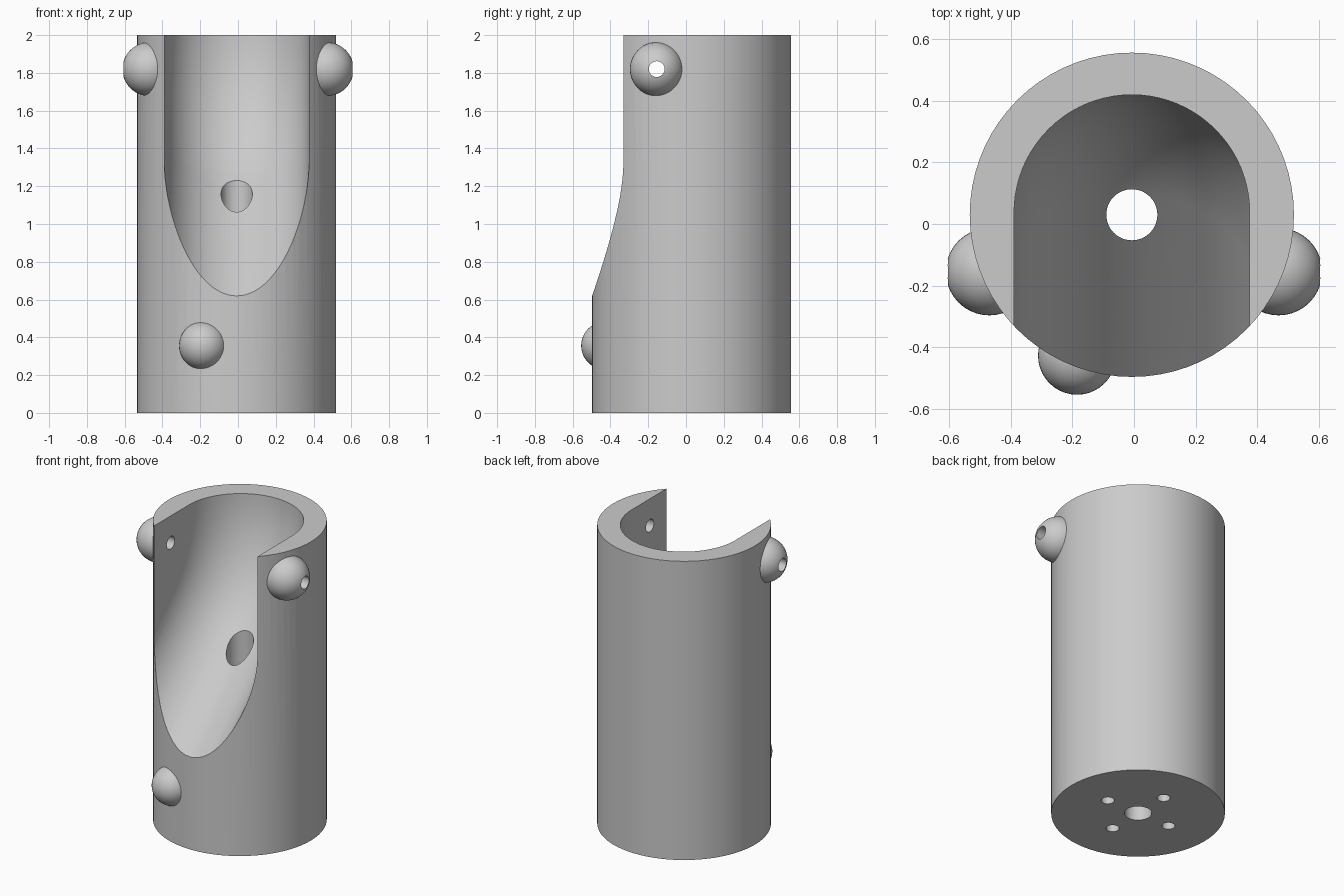
import bpy
import bmesh
from math import pi, sin, cos, radians
from mathutils import Vector, Matrix

old = bpy.data.objects.get("Cube")
if old:
    bpy.data.objects.remove(old, do_unlink=True)

AXIS_X, AXIS_Y = -0.007, 0.03
OUTER_R, BORE_R = 0.527, 0.383
HEIGHT = 2.0

grey = bpy.data.materials.new("light grey")
grey.use_nodes = True
grey.diffuse_color = (0.6, 0.6, 0.6, 1)
grey.node_tree.nodes["Principled BSDF"].inputs["Base Color"].default_value = (0.6, 0.6, 0.6, 1)


def add_object(name, bm):
    bmesh.ops.recalc_face_normals(bm, faces=bm.faces)
    mesh = bpy.data.meshes.new(name)
    bm.to_mesh(mesh)
    bm.free()
    mesh.materials.append(grey)
    obj = bpy.data.objects.new(name, mesh)
    bpy.context.scene.collection.objects.link(obj)
    return obj


def cylinder(name, center, radius, length, direction="Z", segments=48):
    bm = bmesh.new()
    turn = Matrix.Rotation(pi / 2, 4, "Y") if direction == "X" else Matrix.Identity(4)
    bmesh.ops.create_cone(bm, cap_ends=True, segments=segments, radius1=radius,
                          radius2=radius, depth=length,
                          matrix=Matrix.Translation(center) @ turn)
    return add_object(name, bm)


def sphere(name, center, radius):
    bm = bmesh.new()
    bmesh.ops.create_uvsphere(bm, u_segments=40, v_segments=24, radius=radius,
                              matrix=Matrix.Translation(center))
    return add_object(name, bm)


def chute_cutter():
    """U-shaped section swept down the bore, around a bend and out the front."""
    bend_r, steps = 1.12, 20
    pivot = Vector((0, AXIS_Y + 0.007 + BORE_R - bend_r, HEIGHT))
    # Floor line and its outward direction at each station
    stations = [(pivot + Vector((0, bend_r, 0.2)), Vector((0, 1, 0)))]
    for i in range(steps + 1):
        a = radians(45) * i / steps
        out = Vector((0, cos(a), -sin(a)))
        stations.append((pivot + out * bend_r, out))
    last, out = stations[-1]
    stations.append((last + Vector((0, -0.9, -0.9)), out))
    # Round bottom with straight, open sides
    section = [(-BORE_R, -1.05 + BORE_R)]
    section += [(-BORE_R * cos(pi * k / 40), BORE_R * sin(pi * k / 40)) for k in range(41)]
    section.append((BORE_R, -1.05 + BORE_R))

    bm = bmesh.new()
    rings = []
    for point, out in stations:
        rings.append([bm.verts.new(point + out * (n - BORE_R) + Vector((AXIS_X + x, 0, 0)))
                      for x, n in section])
    count = len(section)
    for r0, r1 in zip(rings, rings[1:]):
        for k in range(count):
            j = (k + 1) % count
            bm.faces.new((r0[k], r0[j], r1[j], r1[k]))
    bm.faces.new(rings[0])
    bm.faces.new(rings[-1])
    return add_object("chute_cutter", bm)


def volume(mesh):
    bm = bmesh.new()
    bm.from_mesh(mesh)
    result = bm.calc_volume()
    bm.free()
    return result


def combine(target, tool, operation):
    """Apply a boolean, keeping the first solver result with a sensible volume."""
    before = volume(target.data)
    low, high = (before, before * 2) if operation == "UNION" else (before * 0.2, before)
    mod = target.modifiers.new("combine", "BOOLEAN")
    mod.operation = operation
    mod.object = tool
    for solver in ("MANIFOLD", "EXACT", "FLOAT"):
        mod.solver = solver
        bpy.context.view_layer.update()
        graph = bpy.context.evaluated_depsgraph_get()
        mesh = bpy.data.meshes.new_from_object(target.evaluated_get(graph), depsgraph=graph)
        if low < volume(mesh) < high:
            target.data = mesh
            break
    target.modifiers.remove(mod)
    bpy.data.objects.remove(tool, do_unlink=True)


# Main tube
body = cylinder("tube_body", (AXIS_X, AXIS_Y, HEIGHT / 2), OUTER_R, HEIGHT, segments=72)

# Round knobs: one on each side near the top, one low on the front
for side in (-1, 1):
    combine(body, sphere("side_knob", (side * 0.47, -0.155, 1.82), 0.142), "UNION")
combine(body, sphere("front_knob", (-0.185, -0.428, 0.356), 0.127), "UNION")

# Open chute
combine(body, chute_cutter(), "DIFFERENCE")

# Cross hole through both side knobs
combine(body, cylinder("cross_hole", (0, -0.155, 1.82), 0.042, 1.6, "X", 32), "DIFFERENCE")

# Vertical drain hole through the floor
combine(body, cylinder("centre_hole", (AXIS_X, AXIS_Y, 0.8), 0.083, 2.0), "DIFFERENCE")

# Four blind screw holes in the base
for k in range(4):
    a = k * pi / 2
    spot = (AXIS_X + 0.24 * cos(a), AXIS_Y + 0.24 * sin(a), 0.1)
    combine(body, cylinder("screw_hole", spot, 0.04, 0.6, "Z", 24), "DIFFERENCE")

# Smooth walls, sharp rims
bpy.ops.object.select_all(action="DESELECT")
body.select_set(True)
bpy.context.view_layer.objects.active = body
bpy.ops.object.shade_smooth_by_angle(angle=radians(30))
